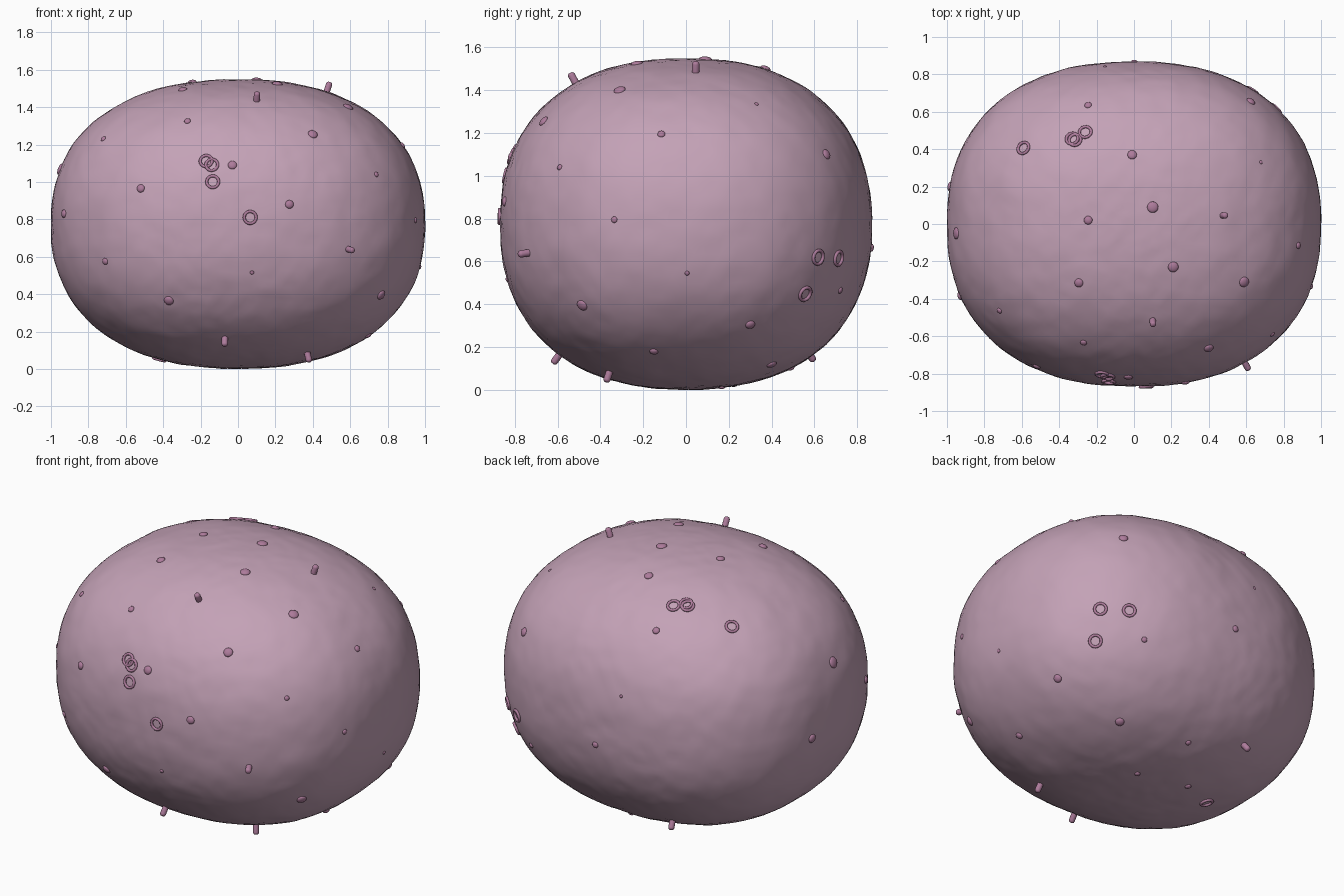
import bpy, bmesh, math
from mathutils import Vector, Matrix, noise
from mathutils.bvhtree import BVHTree

if "Cube" in bpy.data.objects:
    bpy.data.objects.remove(bpy.data.objects["Cube"])

CENTRE = Vector((0, 0, 0.775))
HALF = Vector((1.0, 0.868, 0.773))
POWER = 2.3


def material(name, colour):
    m = bpy.data.materials.new(name)
    m.diffuse_color = (*colour, 1)
    m.use_nodes = True
    m.node_tree.nodes["Principled BSDF"].inputs["Base Color"].default_value = m.diffuse_color
    return m


def finish(bm, name, mat):
    me = bpy.data.meshes.new(name)
    bm.to_mesh(me)
    me.materials.append(mat)
    me.polygons.foreach_set("use_smooth", [True] * len(me.polygons))
    ob = bpy.data.objects.new(name, me)
    bpy.context.collection.objects.link(ob)
    return ob


skin = material("skin", (0.55, 0.36, 0.47))
dark = material("growth", (0.42, 0.20, 0.33))

# Body: icosphere pushed out to a boxy ellipsoid with a finely wrinkled surface
body = bmesh.new()
bmesh.ops.create_icosphere(body, subdivisions=6, radius=1)
for v in body.verts:
    d = v.co.normalized()
    s = sum(abs(d[i] / HALF[i]) ** POWER for i in range(3)) ** (-1 / POWER)
    s += 0.004 * noise.noise(d * 5) + 0.003 * noise.noise(d * 14)
    v.co = CENTRE + d * s
body.normal_update()
tree = BVHTree.FromBMesh(body)
finish(body, "body", skin)

# Viewing frames used to drop the small parts onto the surface
SCALE = 192.0


def frame(hx, hy, elev):
    """Camera direction, right and up axes for a horizontal heading and elevation."""
    h = Vector((hx, hy, 0)).normalized()
    e = math.radians(elev)
    cam = h * math.cos(e) + Vector((0, 0, math.sin(e)))
    right = Vector((-h.y, h.x, 0))
    return cam, right, cam.cross(right)


BACK_LEFT = (frame(-0.59, 0.81, 25), 686, 672)
BELOW = (frame(0.65, 0.76, -29), 1134, 672)


def hit(view, a, b):
    if view == "front":
        o, d = Vector((a, -3, b)), Vector((0, 1, 0))
    elif view == "right":
        o, d = Vector((3, a, b)), Vector((-1, 0, 0))
    elif view == "top":
        o, d = Vector((a, b, 4)), Vector((0, 0, -1))
    else:
        (cam, right, up), cx, cy = BACK_LEFT if view == "back" else BELOW
        o = CENTRE + cam * 4 + right * ((a - cx) / SCALE) + up * ((cy - b) / SCALE)
        d = -cam
    loc, nor, _, _ = tree.ray_cast(o, d)
    if loc is None:
        loc, nor, _, _ = tree.find_nearest(o + d * 3.5)
    # smooth analytic normal
    p = loc - CENTRE
    nor = Vector([math.copysign(abs(p[i] / HALF[i]) ** (POWER - 1), p[i]) / HALF[i]
                  for i in range(3)]).normalized()
    return Matrix.Translation(loc) @ nor.to_track_quat("Z", "Y").to_matrix().to_4x4()


def add_knob(bm, m, r):
    bmesh.ops.create_uvsphere(bm, u_segments=16, v_segments=10, radius=1,
                              matrix=m @ Matrix.Diagonal((r, r, min(r * 0.6, 0.013), 1)))


def add_lathe(bm, m, pts, seg, closed):
    """Spin (radius, height) points about the local z axis."""
    rows = [[bm.verts.new(m @ Vector((r * math.cos(t), r * math.sin(t), z)))
             for t in (2 * math.pi * k / seg for k in range(seg))] for r, z in pts]
    for i in range(len(rows) if closed else len(rows) - 1):
        p, q = rows[i], rows[(i + 1) % len(rows)]
        for k in range(seg):
            j = (k + 1) % seg
            bm.faces.new((p[k], p[j], q[j], q[k]))
    if not closed:
        bm.faces.new(rows[-1])


# Knobs: low round buttons (view, position, radius)
knobs = bmesh.new()
KNOBS = {
    "front": [(-.03, 1.09, .024), (-.52, .965, .022), (-.37, .365, .026), (.275, .88, .023),
              (.40, 1.255, .026), (-.27, 1.325, .018), (-.71, .575, .018), (.74, 1.04, .014),
              (.075, .515, .011), (-.72, 1.23, .016), (-.93, .83, .022)],
    "right": [(-.31, 1.40, .028), (-.115, 1.195, .018), (-.335, .795, .015), (.005, .545, .011),
              (-.485, .395, .027), (-.15, .18, .02), (.30, .305, .023), (.40, .12, .025),
              (.655, 1.10, .025), (.33, 1.335, .01), (.72, .465, .016)],
    "top": [(-.245, .635, .02), (-.01, .37, .025), (.10, .09, .03), (-.245, .02, .023),
            (-.295, -.315, .024), (.21, -.23, .028), (-.95, -.05, .032)],
    "back": [(588, 748, .019), (615, 697, .009), (816, 743, .025)],
    "below": [(1192, 749, .016), (1138, 781, .016), (1191, 794, .018)],
}
for view, items in KNOBS.items():
    for a, b, r in items:
        add_knob(knobs, hit(view, a, b), r)
finish(knobs, "knobs", dark)

# Pegs: short round-ended rods standing on the surface
pegs = bmesh.new()
R, TALL = 0.017, 0.052
PROFILE = [(R, -0.03), (R, TALL - 0.012), (R * .85, TALL - 0.005), (R * .5, TALL)]
for view, a, b in [("front", .10, 1.435), ("front", .59, .64), ("front", -.07, .165),
                   ("front", .37, .085), ("top", .475, .045), ("below", 1250, 751)]:
    add_lathe(pegs, hit(view, a, b), PROFILE, 16, False)
finish(pegs, "pegs", dark)

# Rings: small tori lying on the surface
rings = bmesh.new()
TUBE = [(0.032 + 0.008 * math.cos(t), 0.004 + 0.008 * math.sin(t))
        for t in (2 * math.pi * k / 10 for k in range(10))]
for view, a, b in [("front", -.17, 1.11), ("front", -.14, 1.09), ("front", -.135, 1.0),
                   ("front", .065, .81), ("right", .615, .62), ("right", .71, .615),
                   ("right", .555, .45), ("top", -.33, .455), ("top", -.315, .448),
                   ("top", -.26, .49), ("top", -.59, .405), ("below", 1210, 810)]:
    add_lathe(rings, hit(view, a, b), TUBE, 28, True)
bmesh.ops.recalc_face_normals(rings, faces=rings.faces)
finish(rings, "rings", dark)
